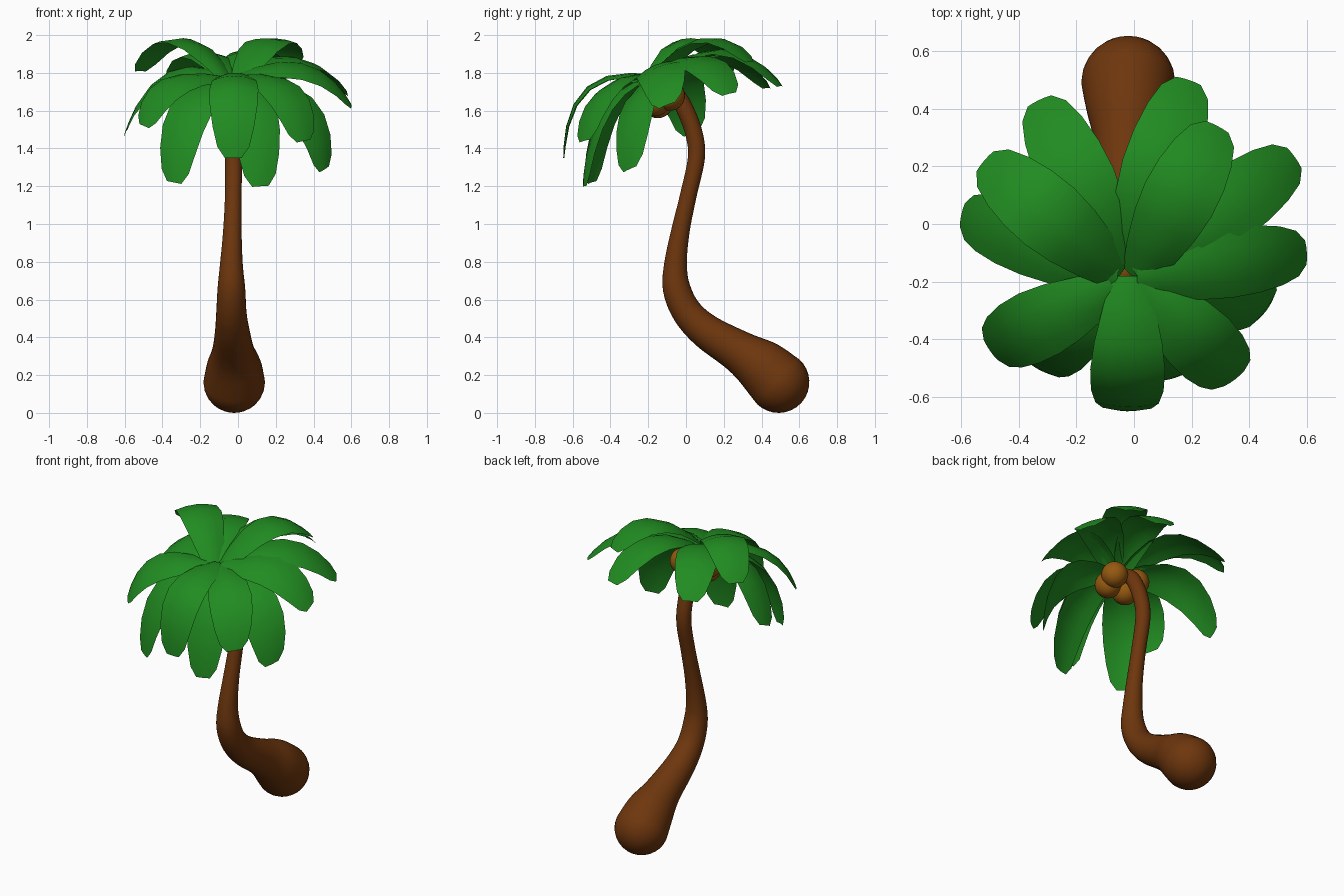
import bpy, bmesh, math
from mathutils import Vector

if "Cube" in bpy.data.objects:
    bpy.data.objects.remove(bpy.data.objects["Cube"])


def material(name, color):
    m = bpy.data.materials.new(name)
    m.diffuse_color = (*color, 1)
    m.use_nodes = True
    m.node_tree.nodes["Principled BSDF"].inputs["Base Color"].default_value = m.diffuse_color
    return m


BARK = material("bark_brown", (0.155, 0.037, 0.004))
LEAF = material("leaf_green", (0.015, 0.26, 0.015))
NUT = material("coconut_brown", (0.30, 0.10, 0.005))


def finish(bm, name, mat):
    for f in bm.faces:
        f.smooth = True
    me = bpy.data.meshes.new(name)
    bm.to_mesh(me)
    bm.free()
    me.materials.append(mat)
    ob = bpy.data.objects.new(name, me)
    bpy.context.collection.objects.link(ob)
    return ob


def catmull(a, b, c, d, t):
    return 0.5 * (2 * b + (c - a) * t + (2 * a - 5 * b + 4 * c - d) * t * t
                  + (3 * b - a - 3 * c + d) * t ** 3)


def trunk():
    # centre line and radius: x, y, z, r from the bulb up to the crown
    pts = [Vector(p) for p in (
        (-.02, .490, .163, .163), (-.02, .40, .245, .145), (-.025, .28, .325, .112),
        (-.03, .11, .43, .092), (-.035, .005, .535, .08), (-.035, -.05, .66, .073),
        (-.035, -.055, .79, .06), (-.03, -.03, .96, .049), (-.025, .012, 1.15, .044),
        (-.023, .055, 1.35, .045), (-.023, .042, 1.48, .046), (-.023, -.002, 1.60, .046),
        (-.023, -.05, 1.68, .045), (-.023, -.12, 1.73, .042))]
    # rounded bottom of the bulb
    d = (pts[0].xyz - pts[1].xyz).normalized()
    R = pts[0].w
    path = []
    for i in range(8, 0, -1):
        a = math.radians(88 * i / 8)
        c = pts[0].xyz + d * R * math.sin(a)
        path.append(Vector((*c, R * math.cos(a))))
    n = len(pts)
    for i in range(n - 1):
        a, b, c, e = pts[max(i - 1, 0)], pts[i], pts[i + 1], pts[min(i + 2, n - 1)]
        path += [catmull(a, b, c, e, k / 5) for k in range(5)]
    path.append(pts[-1])
    # sweep a circle along the path, which bends only in the y-z plane
    bm = bmesh.new()
    rings, sides = [], 28
    for i, p in enumerate(path):
        t = (path[min(i + 1, len(path) - 1)].xyz - path[max(i - 1, 0)].xyz).normalized()
        u = Vector((1, 0, 0))
        v = t.cross(u).normalized()
        rings.append([bm.verts.new(p.xyz + p.w * (u * math.cos(q) + v * math.sin(q)))
                      for q in (2 * math.pi * s / sides for s in range(sides))])
    for r0, r1 in zip(rings, rings[1:]):
        for s in range(sides):
            bm.faces.new((r0[s], r0[(s + 1) % sides], r1[(s + 1) % sides], r1[s]))
    bm.faces.new(rings[0][::-1])
    bm.faces.new(rings[-1])
    bmesh.ops.recalc_face_normals(bm, faces=bm.faces)
    finish(bm, "trunk", BARK)


WIDTH = [(0, .06), (.12, .09), (.3, .118), (.48, .13), (.66, .126),
         (.82, .11), (.94, .085), (1, .045)]


def frond(name, base, tip, f, mid_z, tilt):
    base, tip = Vector(base), Vector(tip)
    mid = base.lerp(tip, f)
    mid.z = mid_z
    ctrl = 2 * mid - 0.5 * (base + tip)
    a = math.radians(tilt)       # blade leans towards the front
    side = (tip - base).cross(Vector((0, -math.sin(a), math.cos(a))))
    side.normalize()
    bm = bmesh.new()
    rows = []
    for t, w in WIDTH:
        p = base * (1 - t) ** 2 + ctrl * 2 * t * (1 - t) + tip * t * t
        tan = ((ctrl - base) * (1 - t) + (tip - ctrl) * t).normalized()
        up = side.cross(tan).normalized()
        sag = .27 - .17 * t
        rows.append([bm.verts.new(p + side * w * s - up * w * sag * s * s)
                     for s in (-1, -.5, 0, .5, 1)])
    for a, b in zip(rows, rows[1:]):
        for i in range(4):
            bm.faces.new((a[i], a[i + 1], b[i + 1], b[i]))
    finish(bm, name, LEAF)


# fronds: base, tip, how far out the middle lies, height of the middle, tilt
FRONDS = [
    ((-.05, -.15, 1.78), (-.33, .43, 1.72), .52, 1.91, 3),
    ((-.05, -.18, 1.77), (-.52, .22, 1.81), .53, 1.985, 0),
    ((-.06, -.20, 1.78), (-.60, .03, 1.48), .62, 1.78, 22),
    ((-.07, -.22, 1.78), (-.50, -.44, 1.52), .64, 1.75, 17),
    ((-.06, -.21, 1.76), (-.34, -.50, 1.22), .72, 1.61, 18),
    ((-.015, -.18, 1.79), (-.025, -.65, 1.35), .75, 1.72, 0),
    ((.01, -.21, 1.77), (.12, -.54, 1.20), .70, 1.60, 18),
    ((.02, -.20, 1.79), (.35, -.54, 1.44), .66, 1.72, 15),
    ((.03, -.20, 1.76), (.46, -.30, 1.29), .72, 1.63, 25),
    ((.01, -.20, 1.79), (.60, -.10, 1.63), .58, 1.83, 22),
    ((.01, -.18, 1.79), (.56, .23, 1.69), .56, 1.88, 14),
    ((.01, -.19, 1.77), (.29, .34, 1.86), .53, 1.985, 5),
    ((-.02, -.13, 1.78), (.19, .50, 1.73), .52, 1.925, 5),
]
trunk()
for i, spec in enumerate(FRONDS):
    frond(f"frond_{i + 1}", *spec)

# coconuts clustered under the crown
for i, c in enumerate([(.08, -.085, 1.68), (-.10, -.10, 1.70),
                       (-.055, -.15, 1.64), (.065, -.165, 1.65)]):
    bm = bmesh.new()
    bmesh.ops.create_uvsphere(bm, u_segments=24, v_segments=14, radius=.08)
    bmesh.ops.translate(bm, verts=bm.verts, vec=c)
    finish(bm, f"coconut_{i + 1}", NUT)
